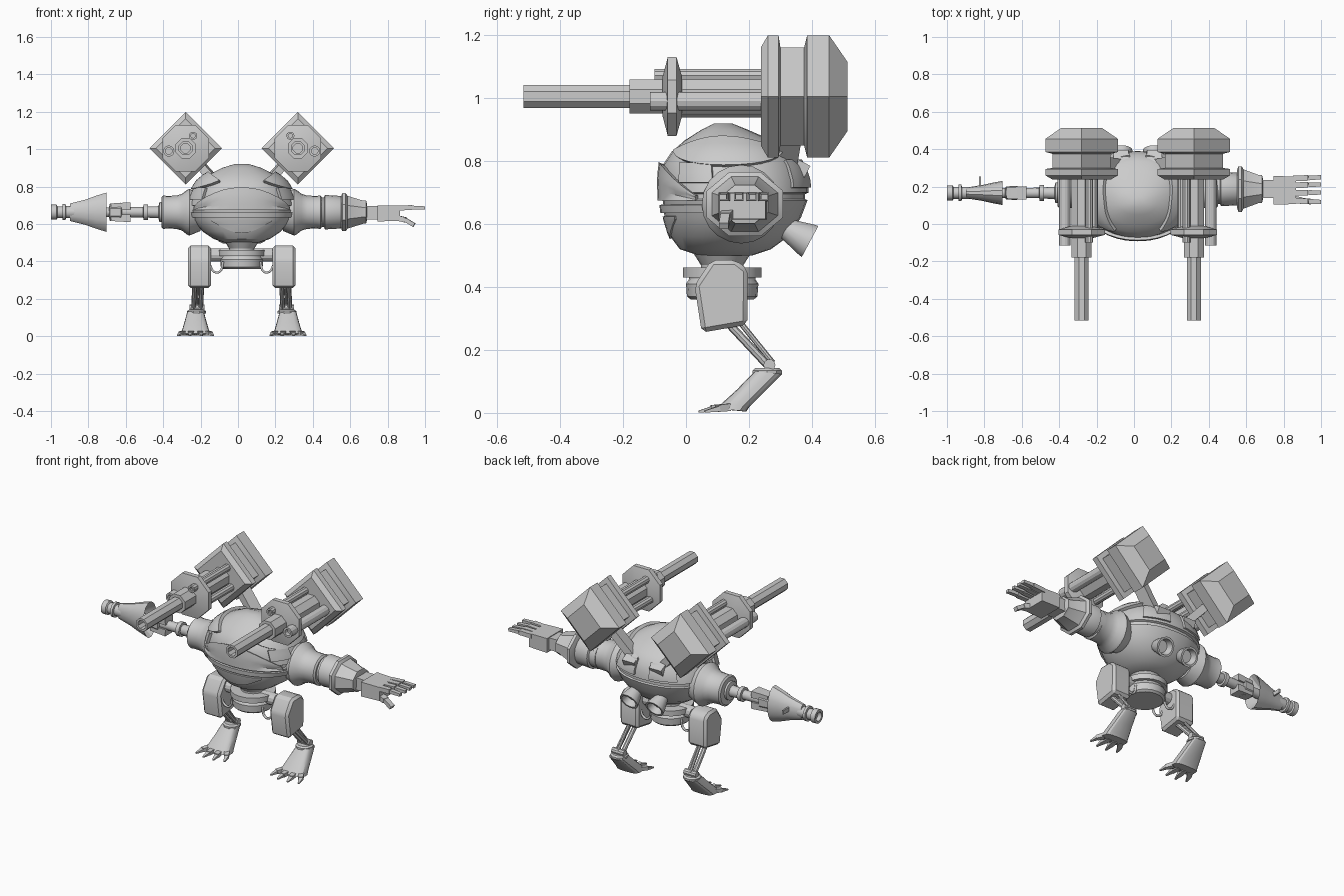
import bpy, bmesh
from math import sin, cos, pi, radians, copysign
from mathutils import Vector, Matrix

if "Cube" in bpy.data.objects:
    bpy.data.objects.remove(bpy.data.objects["Cube"])

CX = 0.02                       # body symmetry plane (the arms differ in length)
SIDES = ((-1, "right_"), (1, "left_"))


def finish(name, bm, side=1):
    for v in bm.verts:
        v.co.x = v.co.x * side + CX
    bmesh.ops.recalc_face_normals(bm, faces=bm.faces)
    me = bpy.data.meshes.new(name)
    bm.to_mesh(me)
    bm.free()
    ob = bpy.data.objects.new(name, me)
    bpy.context.collection.objects.link(ob)
    return ob


def loft(name, rings, side=1):
    bm = bmesh.new()
    vs = [[bm.verts.new(p) for p in r] for r in rings]
    n = len(vs[0])
    for a, b in zip(vs, vs[1:]):
        for i in range(n):
            bm.faces.new((a[i], a[(i + 1) % n], b[(i + 1) % n], b[i]))
    bm.faces.new(vs[0])
    bm.faces.new(vs[-1])
    return finish(name, bm, side)


def frame(o, d):
    z = Vector(d).normalized()
    up = Vector((0, 1, 0)) if abs(z.z) > 0.95 else Vector((0, 0, 1))
    x = up.cross(z).normalized()
    m = Matrix((x, z.cross(x), z)).transposed().to_4x4()
    return Matrix.Translation(o) @ m


def lathe(name, o, d, prof, n=16, side=1, rot=0.0, sx=1, sy=1):
    m = frame(o, d)
    return loft(name, [[m @ Vector((r * sx * cos(2 * pi * i / n + rot), r * sy * sin(2 * pi * i / n + rot), t))
                        for i in range(n)] for t, r in prof], side)


def rod(name, a, b, r, n=10, side=1, r2=None):
    d = Vector(b) - Vector(a)
    return lathe(name, a, d, [(0, r), (d.length, r2 or r)], n, side)


def bar(name, a, b, w, h, side=1, taper=1.0):
    d = Vector(b) - Vector(a)
    return lathe(name, a, d, [(0, 2 ** .5), (d.length, 2 ** .5 * taper)], 4, side, pi / 4, w, h)


def prism(name, yz, x0, x1, bev, side=1):
    bm = bmesh.new()
    f = bm.faces.new([bm.verts.new((x0, y, z)) for y, z in yz])
    ext = bmesh.ops.extrude_face_region(bm, geom=[f])
    for v in ext["geom"]:
        if isinstance(v, bmesh.types.BMVert):
            v.co.x = x1
    bmesh.ops.bevel(bm, geom=bm.edges[:], offset=bev, segments=1, affect='EDGES')
    return finish(name, bm, side)


# Body shell: rows of z, half width, front y, back y
BODY = [(.5, .09, .04, .21), (.52, .15, -.02, .27), (.56, .21, -.05, .325), (.62, .262, -.068, .365),
        (.675, .284, -.074, .386), (.68, .276, -.066, .378), (.695, .276, -.066, .378), (.70, .286, -.075, .39),
        (.74, .274, -.077, .388), (.79, .252, -.072, .37), (.83, .225, -.045, .335), (.865, .175, -.005, .275),
        (.9, .105, .05, .195), (.92, .04, .09, .145)]


def body_pt(z, a, off=0.0):
    for r0, r1 in zip(BODY, BODY[1:]):
        if z <= r1[0]:
            break
    k = (z - r0[0]) / (r1[0] - r0[0])
    _, hx, y0, y1 = [p + (q - p) * k for p, q in zip(r0, r1)]
    e = lambda v: copysign(abs(v) ** .9, v)
    p = Vector((hx * e(cos(a)), (y0 + y1) / 2 + (y1 - y0) / 2 * e(sin(a)), z))
    return p + (p - Vector((0, .155, .69))).normalized() * off


def plate(name, a0, a1, lo, hi, off, side=1, n=12, m=4):
    """Raised armour panel following the shell; lo(u), hi(u) give its z limits."""
    rings = []
    for i in range(n + 1):
        u = i / n
        a = radians(a0 + (a1 - a0) * u)
        zs = [lo(u) + (hi(u) - lo(u)) * j / m for j in range(m + 1)]
        rings.append([body_pt(z, a, off) for z in zs] + [body_pt(z, a, -.015) for z in reversed(zs)])
    return loft(name, rings, side)


loft("body_shell", [[body_pt(r[0], 2 * pi * i / 28) for i in range(28)] for r in BODY])
plate("visor", -150, -30, lambda u: .675, lambda u: .69 + .1 * sin(pi * u), .016)
plate("lower_lip", -168, -12, lambda u: .637, lambda u: .662, .012, n=16, m=1)
plate("chin_panel", -125, -55, lambda u: .615 - .06 * sin(pi * u), lambda u: .625, .006)
for s, tag in SIDES:
    leaf = lambda u: sin(pi * u) ** .8 * .04 + .003
    plate(tag + "crown_plate", -62, 50, lambda u: .825 - leaf(u), lambda u: .825 + leaf(u), .018, s)
    plate(tag + "cheek_plate", -45, -15, lambda u: .73, lambda u: .79, .014, s, 6)
    plate(tag + "rear_plate", 48, 82, lambda u: .715, lambda u: .8, .01, s, 6)

# Waist and hip ring
lathe("waist", (0, .115, 0), (0, 0, 1), [(.45, .068), (.47, .068), (.505, .09)], 20)
lathe("hip_ring", (0, .115, 0), (0, 0, 1), [(.36, .1), (.37, .112), (.41, .115), (.425, .105), (.43, .105), (.43, .125),
                                           (.462, .125), (.462, .08)], 20)
rod("hip_axle", (-.18, .115, .435), (.18, .115, .435), .035, 12)

for s, tag in SIDES:
    # Thrusters on the lower back
    lathe(tag + "thruster", (.085, .29, .6), (0, .88, -.47),
          [(-.03, .04), (.01, .04), (.03, .034), (.105, .055), (.118, .057), (.118, .045), (.08, .035)], 14, s)

    # Shoulder gun: diamond breech, flange, barrel and side tubes
    g = (.3, 0, 1.005)
    lathe(tag + "gun_breech", g, (0, 1, 0), [(.239, .158), (.26, .194), (.294, .194), (.3, .155), (.375, .155),
                                             (.385, .194), (.455, .194), (.513, .11)], 4, s)
    lathe(tag + "gun_barrel", g, (0, 1, 0), [(-.45, .027), (-.516, .027), (-.516, .04), (-.18, .04), (-.18, .058),
                                             (.25, .058)], 8, s, pi / 8)
    lathe(tag + "gun_flange", g, (0, 1, 0), [(-.075, .065), (-.058, .135), (-.03, .135), (-.012, .065)], 8, s, pi / 8)
    lathe(tag + "upper_gun_tube", (.26, 0, 1.072), (0, 1, 0), [(-.08, .012), (-.1, .012), (-.1, .022), (.25, .022)], 10, s)
    lathe(tag + "outer_gun_tube", (.39, 0, .99), (0, 1, 0), [(-.09, .018), (-.115, .018), (-.115, .03), (.25, .03)], 12, s)
    rod(tag + "inner_gun_tube", (.235, -.03, .96), (.235, .25, .96), .022, 10, s)
    bar(tag + "gun_mount", (.09, .31, .77), (.225, .335, .92), .036, .022, s)
    bar(tag + "gun_mount_foot", (.09, .3, .81), (.09, .385, .765), .04, .022, s)

    # Shoulder cowl
    lathe(tag + "shoulder", (0, .175, .663), (1, 0, 0), [(.22, .1), (.28, .125), (.295, .118), (.32, .098), (.35, .089),
                                                        (.4, .087), (.42, .09), (.428, .08), (.428, .05)], 20, s)

    # Leg: thigh, rods, ankle, foot and toes
    prism(tag + "thigh", [(.05, .255), (.195, .28), (.197, .455), (.16, .485), (.08, .485), (.027, .405)],
          .165, .287, .014, s)
    for x in (.212, .25):
        rod(tag + "shin_rod", (x, .12, .3), (x + .008, .265, .145), .013, 8, s)
    rod(tag + "shin_piston", (.235, .17, .29), (.242, .275, .16), .009, 8, s)
    rod(tag + "ankle_joint", (.2, .265, .152), (.28, .265, .152), .019, 10, s)
    lathe(tag + "ankle_plate", (.242, .258, .122), (0, 0, 1), [(0, .05), (.012, .05), (.02, .04)], 10, s)
    loft(tag + "foot", [[Vector((.247 + hx * copysign(abs(cos(a)) ** .6, cos(a)),
                                 y + hy * copysign(abs(sin(a)) ** .6, sin(a)), z - .12 * hy * sin(a)))
                         for a in [2 * pi * i / 16 for i in range(16)]]
                        for z, y, hx, hy in [(.128, .262, .045, .043), (.07, .205, .061, .042), (.025, .158, .074, .044),
                                             (.009, .146, .078, .045)]], s)
    for k in (-.066, -.023, .023, .066):
        fwd = .03 + abs(k) * .45
        bar(tag + "toe_base", (.247 + k * .9, .135, .018), (.247 + k * 1.2, fwd + .04, .014), .015, .012, s, .9)
        bar(tag + "toe_tip", (.247 + k * 1.2, fwd + .045, .013), (.247 + k * 1.42, fwd, .004), .013, .009, s, .35)

    # Hose looping under the hip
    for dy in (.06, .16):
        cu = bpy.data.curves.new(tag + "hip_hose", 'CURVE')
        cu.dimensions = '3D'
        cu.bevel_depth, cu.bevel_resolution, cu.resolution_u = .007, 1, 4
        sp = cu.splines.new('BEZIER')
        path = [(.1, dy, .4), (.118, dy, .345), (.148, dy, .345), (.172, dy, .385)]
        sp.bezier_points.add(len(path) - 1)
        for bp, p in zip(sp.bezier_points, path):
            bp.co = (p[0] * s + CX, p[1], p[2])
            bp.handle_left_type = bp.handle_right_type = 'AUTO'
        bpy.context.collection.objects.link(bpy.data.objects.new(tag + "hip_hose", cu))

# Hand arm (+x): round upper arm, square flared cuff, wrist, palm and fingers
A, X = (0, .187, .663), (1, 0, 0)
lathe("upper_arm", A, X, [(.4, .08), (.44, .08), (.445, .092), (.53, .087), (.55, .075)], 16)
lathe("forearm_cuff", A, X, [(.53, .1), (.538, .122), (.556, .122), (.566, .105), (.65, .074), (.665, .074), (.67, .05)],
      8, rot=pi / 8, sx=1.08, sy=.9)
bar("wrist", (.66, .187, .66), (.74, .187, .66), .048, .036)
bar("palm", (.725, .18, .657), (.846, .18, .657), .077, .043, taper=.95)
for y0, y1 in ((.243, .25), (.207, .212), (.168, .168), (.125, .118)):
    bar("knuckle", (.83, y0, .685), (.91, (y0 + y1) / 2, .688), .015, .013)
    bar("fingertip", (.912, (y0 + y1) / 2, .688), (.98, y1, .686), .013, .01, taper=.85)
bar("thumb_base", (.8, .14, .64), (.875, .125, .622), .018, .014)
bar("thumb_tip", (.872, .125, .624), (.922, .12, .594), .015, .011)

# Weapon arm (-x): jointed rod, split sleeve, flat bell and nozzle
B = (0, .166, .663)
lathe("arm_rod", B, X, [(.4, .055), (.44, .055), (.445, .033), (.5, .03), (.502, .042), (.525, .042), (.527, .028),
                        (.85, .026)], 14, -1)
for k in (-1, 1):
    bar("sleeve_half", (.595, .166, .663 + k * .033), (.7, .166, .663 + k * .03), .036, .02, -1, .85)
lathe("sleeve_collar", B, X, [(.64, .04), (.645, .055), (.705, .05), (.71, .03)], 8, -1, pi / 8, .75)
lathe("bell_guard", B, X, [(.8, .03), (.77, .06), (.722, .108), (.78, .09), (.833, .07), (.918, .048), (.918, .03)],
      14, -1, sx=.6)
bar("sight_fin", (.838, .225, .675), (.848, .225, .675), .03, .012, -1)
lathe("nozzle", B, X, [(.88, .033), (.94, .033), (.942, .044), (.957, .044), (.959, .032), (.985, .032), (.99, .041),
                       (1.02, .041), (1.02, .027), (.995, .027)], 14, -1)

# Smooth round parts, keep the hard edges
bpy.ops.object.select_all(action='DESELECT')
for ob in bpy.context.scene.objects:
    if ob.type == 'MESH':
        ob.select_set(True)
        bpy.context.view_layer.objects.active = ob
bpy.ops.object.shade_smooth_by_angle(angle=radians(28))
